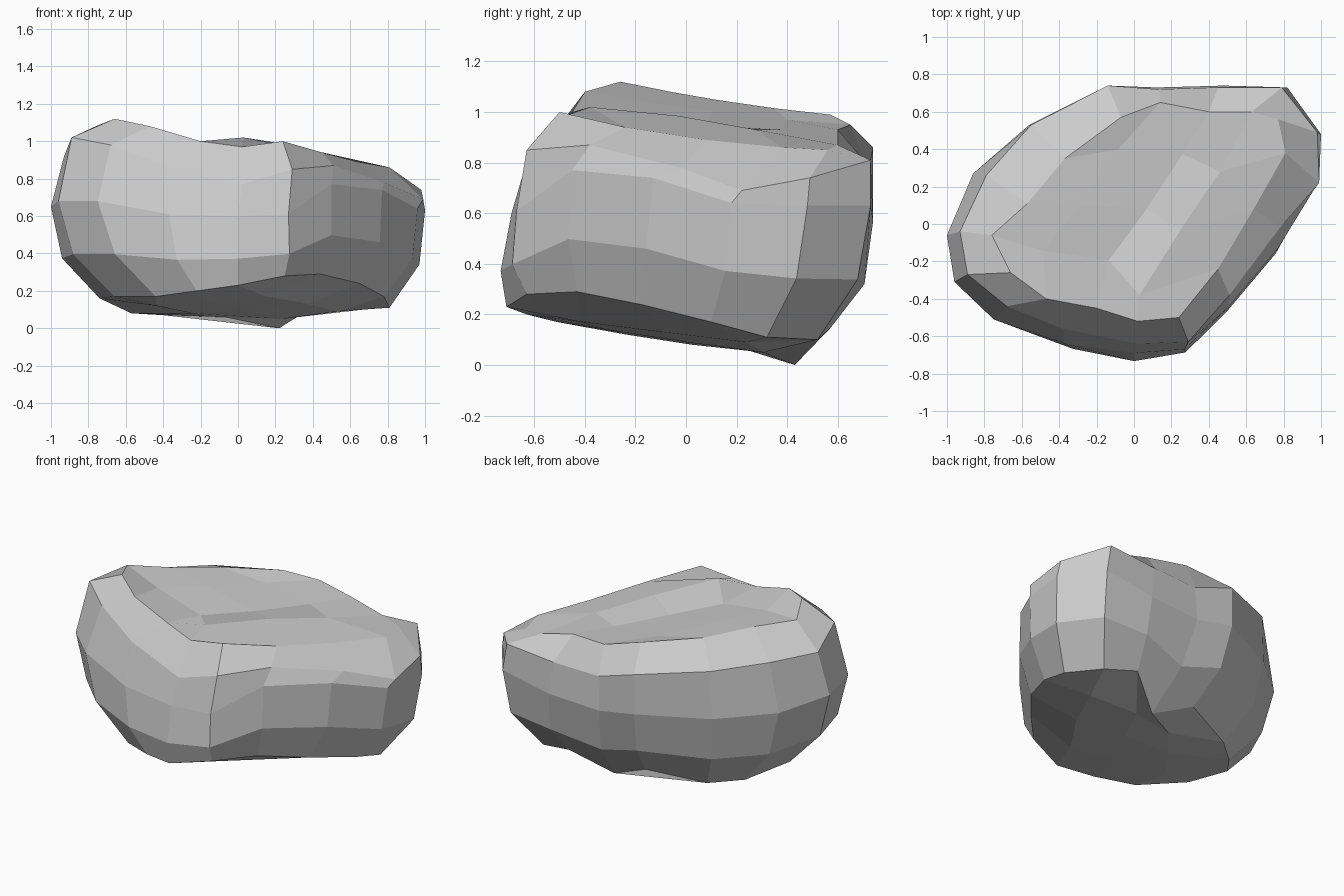
import bpy, bmesh

N = 4            # cells per side of the boulder
RING = 4 * N     # points round each contour (front, right, back, left)

# Contours, starting at the front-left corner and running along the front
crest = [(-.66, -.26, 1.12), (-.47, -.40, 1.08), (-.20, -.45, 1.0), (.02, -.52, .97),
         (.24, -.50, 1.0), (.45, -.24, .94), (.64, .08, .89), (.81, .38, .86),
         (.77, .56, .85), (.63, .60, .87), (.40, .60, .93), (.14, .65, .95),
         (-.07, .57, .99), (-.37, .35, 1.015), (-.57, .11, 1.05), (-.76, -.06, 1.08)]
shoulder = [(-.89, -.27, 1.02), (-.68, -.44, .98), (-.38, -.56, .87), (.02, -.64, .77),
            (.29, -.63, .85), (.51, -.38, .87), (.78, -.02, .78), (.99, .22, .69),
            (.98, .49, .74), (.79, .73, .81), (.45, .73, .78), (.13, .72, .77),
            (-.14, .74, .86), (-.55, .53, .91), (-.79, .26, .93), (-.93, -.04, .92)]
waist = [(-.96, -.31, .68), (-.75, -.51, .68), (-.37, -.64, .61), (0, -.69, .60),
         (.27, -.67, .61), (.50, -.45, .77), (.77, -.13, .74), (.96, .18, .64),
         (1.0, .48, .63), (.82, .73, .63), (.48, .74, .57), (.12, .73, .55),
         (-.14, .74, .60), (-.56, .53, .60), (-.86, .27, .62), (-1.0, -.06, .65)]
base = [(-.66, -.28, .17), (-.44, -.51, .17), (-.22, -.63, .20), (0, -.71, .23),
        (.25, -.63, .28), (.44, -.43, .29), (.65, -.18, .24), (.78, .10, .17),
        (.81, .32, .11), (.67, .52, .10), (.45, .57, .145), (.22, .43, 0),
        (-.05, .49, .12), (-.40, .35, .07), (-.57, .20, .08), (-.74, -.02, .16)]

# The belly bulges between waist and base
belly = [(.63 * x + .42 * bx, .63 * y + .42 * by, .6 * z + .4 * bz - .08)
         for (x, y, z), (bx, by, bz) in zip(waist, base)]

bm = bmesh.new()
rings = [[bm.verts.new(p) for p in c] for c in (crest, shoulder, waist, belly, base)]

# Side bands
for upper, lower in zip(rings, rings[1:]):
    for i in range(RING):
        k = (i + 1) % RING
        bm.faces.new((upper[i], lower[i], lower[k], upper[k]))


def cap(ring, heights=None):
    """Fill a contour with an N x N patch blended from its four sides."""
    front = ring[0:N + 1]
    right = ring[N:2 * N + 1]
    back = ring[2 * N:3 * N + 1][::-1]
    left = (ring[3 * N:] + ring[:1])[::-1]
    grid = {}
    for j in range(N + 1):
        grid[0, j], grid[N, j] = left[j], right[j]
    for i in range(N + 1):
        grid[i, 0], grid[i, N] = front[i], back[i]
    for j in range(1, N):
        for i in range(1, N):
            s, t = i / N, j / N
            p = (front[i].co * (1 - t) + back[i].co * t
                 + left[j].co * (1 - s) + right[j].co * s
                 - front[0].co * (1 - s) * (1 - t) - front[N].co * s * (1 - t)
                 - back[0].co * (1 - s) * t - back[N].co * s * t)
            if heights:
                p.z = heights[j - 1][i - 1]
            grid[i, j] = bm.verts.new(p)
    for j in range(N):
        for i in range(N):
            bm.faces.new((grid[i, j], grid[i + 1, j], grid[i + 1, j + 1], grid[i, j + 1]))
    return grid


# Top surface, with a low ridge running back from the front rim
top = cap(rings[0])
for j, p in enumerate([(.03, -.38, 1.02), (.25, -.03, .985), (.46, .28, .93)], 1):
    top[3, j].co = p

# Underside
cap(rings[-1], [(.12, .14, .17), (.08, .09, .13), (.06, .05, .09)])

bmesh.ops.recalc_face_normals(bm, faces=bm.faces)
mesh = bpy.data.meshes.new("boulder")
bm.to_mesh(mesh)
bm.free()
boulder = bpy.data.objects.new("boulder", mesh)
bpy.context.collection.objects.link(boulder)
